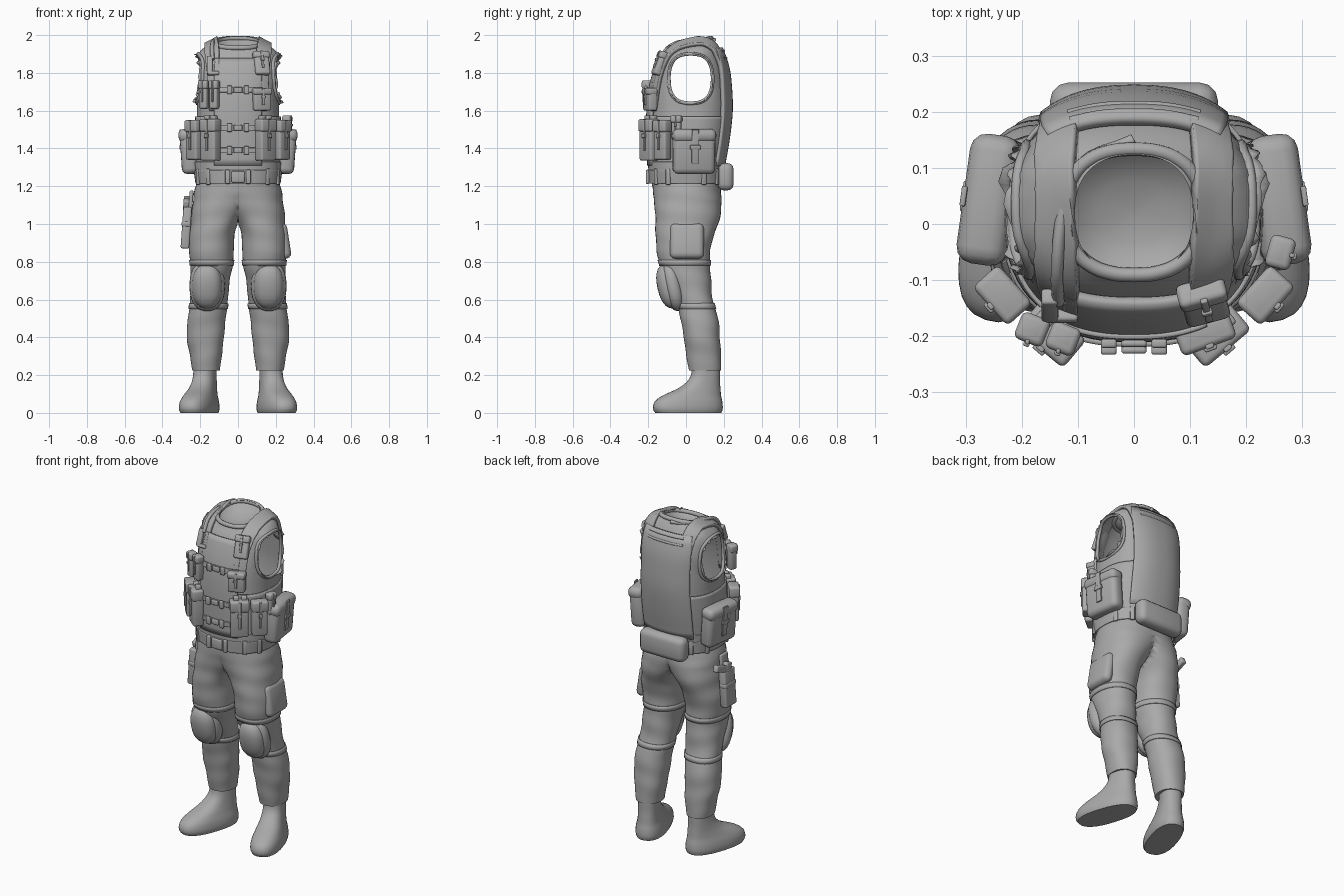
import bpy, bmesh, random
from math import sin, cos, pi, radians, copysign, atan2
from mathutils import Vector, Matrix

if "Cube" in bpy.data.objects:
    bpy.data.objects.remove(bpy.data.objects["Cube"])
random.seed(4)
GREY = bpy.data.materials.new("grey_cloth")
GREY.use_nodes = True
GREY.diffuse_color = (0.4, 0.4, 0.4, 1)
GREY.node_tree.nodes["Principled BSDF"].inputs["Base Color"].default_value = (0.4, 0.4, 0.4, 1)

def activate(ob):
    bpy.context.collection.objects.link(ob)
    ob.data.materials.append(GREY)
    bpy.ops.object.select_all(action='DESELECT')
    ob.select_set(True)
    bpy.context.view_layer.objects.active = ob

def finish(name, bm, mirror=False, thick=0, angle=42):
    ob = bpy.data.objects.new(name, bpy.data.meshes.new(name))
    bm.to_mesh(ob.data)
    bm.free()
    activate(ob)
    bpy.ops.object.shade_smooth_by_angle(angle=radians(angle))
    if thick:
        m = ob.modifiers.new("thickness", 'SOLIDIFY')
        m.thickness, m.offset = thick, 1
    if mirror:
        ob.modifiers.new("mirror", 'MIRROR')
    return ob

def sheet(rows, closed=True, caps=()):
    """Skin rows of points with quads; caps lists rows to fill."""
    bm = bmesh.new()
    vs = [[bm.verts.new(p) for p in r] for r in rows]
    for a, b in zip(vs, vs[1:]):
        for i in range(0 if closed else 1, len(a)):
            bm.faces.new((a[i - 1], a[i], b[i], b[i - 1]))
    for c in caps:
        bm.faces.new(vs[c] if c else vs[c][::-1])
    return bm

def sample(table, z):
    """Smoothly interpolate table rows keyed by their first value."""
    i = max([k for k in range(len(table) - 1) if table[k][0] <= z], default=0)
    p, q = table[i], table[i + 1]
    o, r = table[max(i - 1, 0)], table[min(i + 2, len(table) - 1)]
    h = q[0] - p[0]
    t = min(max((z - p[0]) / h, 0), 1)
    out = []
    for k in range(1, len(p)):
        m0 = (q[k] - o[k]) / (q[0] - o[0]) * h
        m1 = (r[k] - p[k]) / (r[0] - p[0]) * h
        d = q[k] - p[k]
        out.append(p[k] + t * (m0 + t * (3 * d - 2 * m0 - m1 + t * (m0 + m1 - 2 * d))))
    return out

def oval(a, rx, ry, n=2.4):
    s, c = sin(a), cos(a)
    return rx * copysign(abs(s) ** (2 / n), s), -ry * copysign(abs(c) ** (2 / n), c)

def span(a, b, n):
    return [a + (b - a) * i / n for i in range(n + 1)]

def around(n):
    return span(0, 2 * pi, n)[:-1]

# Torso: height, centre y, half width, half depth
TORSO = [(1.2, 0, .205, .18), (1.3, 0, .218, .185), (1.45, .01, .222, .2), (1.6, .018, .217, .208),
         (1.72, .022, .216, .2), (1.82, .03, .22, .18), (1.9, .03, .21, .15),
         (1.93, .028, .18, .13), (1.955, .022, .128, .114), (1.968, .018, .105, .105)]

def torso(a, z, off=0):
    cy, rx, ry = sample(TORSO, z)
    x, y = oval(a, rx + off, ry + off)
    k = min(max((z - 1.8) / .168, 0), 1)
    return Vector((x, y + cy, z + .26 * k * k * (y + cy - .02)))

HY, HZ, HR, HH = .025, 1.77, .115, .13      # armhole centre and radii

def in_armhole(f):
    c = f.calc_center_median()
    return abs(c.x) > .1 and abs((c.y - HY) / HR) ** 2.6 + abs((c.z - HZ) / HH) ** 2.6 < 1

bm = sheet([[torso(a, z) for a in around(80)] for z in span(1.2, 1.968, 44)])
bmesh.ops.delete(bm, context='FACES', geom=[f for f in bm.faces if in_armhole(f)])
holes = {1: [], -1: []}
for v in bm.verts:
    if v.is_boundary and 1.55 < v.co.z < 1.94 and abs(v.co.x) > .11:
        t = atan2((v.co.z - HZ) / HH, (v.co.y - HY) / HR)
        y, z = oval(t + pi / 2, HR, HH, 2.6)
        v.co.y, v.co.z = HY + y, HZ + z
        holes[1 if v.co.x > 0 else -1].append((t, v.co.copy()))
body = finish("shirt_torso", bm)

def tube(name, pts, r, cyclic=False):
    cu = bpy.data.curves.new(name, 'CURVE')
    cu.dimensions, cu.bevel_depth, cu.bevel_resolution, cu.resolution_u = '3D', r, 2, 4
    sp = cu.splines.new('BEZIER')
    sp.bezier_points.add(len(pts) - 1)
    for b, p in zip(sp.bezier_points, pts):
        b.co, b.handle_left_type, b.handle_right_type = p, 'AUTO', 'AUTO'
    sp.use_cyclic_u, cu.use_fill_caps = cyclic, True
    activate(bpy.data.objects.new(name, cu))
    bpy.ops.object.convert(target='MESH')

# Armhole rims with torn sleeve edges, collar and hollow neck
for s, side in ((1, "left"), (-1, "right")):
    ring = [p[1] for p in sorted(holes[s], key=lambda p: p[0])]
    for i in list(range(len(ring))) * 4:
        ring[i].x = (ring[i - 1].x + ring[i].x + ring[(i + 1) % len(ring)].x) / 3
    tube("armhole_rim_" + side, ring[::3], .01, True)
    jag = [random.uniform(.004, .032) for _ in ring]
    torn = [p + Vector((s * (jag[i - 1] + jag[i]) / 2, 0, 0)) for i, p in enumerate(ring)]
    finish("torn_sleeve_" + side, sheet([ring, torn]), thick=.003)
tube("collar", [torso(a, 1.958) for a in around(20)], .013, True)
lip = [torso(a, 1.958) for a in around(32)]
bowl = [[(p.x * s, .02 + (p.y - .02) * s, 1.958 + (p.z - 1.958) * s - d) for p in lip]
        for s, d in ((.1, .042), (.5, .036), (.8, .022), (1, 0))]
finish("neck_hollow", sheet(bowl, caps=(0,)))

def wrap(name, a0, a1, z0, z1, off, thick, cols=24):
    """Padded panel lying over part of the torso."""
    rows = [[torso(a, z, off) for a in span(a0, a1, cols)] for z in span(z0, z1, 16)]
    finish(name, sheet(rows, False), thick=thick)

wrap("front_panel", -.5, .5, 1.31, 1.88, .002, .018)
wrap("back_panel", pi - .72, pi + .72, 1.31, 1.91, .002, .02)
wrap("waist_wrap", -pi, pi, 1.3, 1.57, .001, .008, 64)
wrap("vest_hem", -pi, pi, 1.28, 1.33, .001, .014, 64)
wrap("belt", -pi, pi, 1.215, 1.285, .008, .01, 64)

# Shoulder straps laid over the body
for x, side in ((.14, "left"), (-.14, "right")):
    path = [(1.6, -.2), (1.75, -.18), (1.88, -.13), (1.95, -.05), (1.98, .04), (1.96, .13), (1.88, .2), (1.78, .22)]
    ob = finish("shoulder_strap_" + side, sheet([[(x + d, y, z) for d in span(-.042, .042, 4)] for z, y in path], False))
    m = ob.modifiers.new("smooth", 'SUBSURF')
    m.levels = m.render_levels = 2
    m = ob.modifiers.new("lay", 'SHRINKWRAP')
    m.target, m.offset, m.wrap_mode = body, .01, 'ABOVE_SURFACE'
    m = ob.modifiers.new("thickness", 'SOLIDIFY')
    m.thickness, m.offset = .02, 0

def boxes(name, parts, loc, turn=0, tilt=0, lean=0, bevel=.01):
    """Rounded boxes given as (centre, size); turn about z, tilt about x, lean about y."""
    bm = bmesh.new()
    for c, s in parts:
        bmesh.ops.create_cube(bm, size=1, matrix=Matrix.Translation(c) @ Matrix.Diagonal((*s, 1)))
    bmesh.ops.bevel(bm, geom=bm.edges[:], offset=bevel, segments=3, profile=.5, affect='EDGES')
    for angle, axis in ((tilt, 'X'), (lean, 'Y'), (turn, 'Z')):
        bm.transform(Matrix.Rotation(radians(angle), 4, axis))
    bm.transform(Matrix.Translation(loc))
    finish(name, bm)

def pouch(name, loc, w, d, h, turn=0, tilt=0, bevel=.011):
    """Pouch with flap, closing strap and buckle; turn 0 faces the front."""
    boxes(name, [((0, 0, 0), (w, d, h)), ((0, -.003, h * .35), (w + .008, d + .006, h * .3))], loc, turn, tilt, 0, bevel)
    boxes(name + "_strap", [((0, -d / 2 - .004, h * .12), (w * .16, .01, h * .75)),
                            ((0, -d / 2 - .007, h * .1), (w * .24, .012, h * .1))], loc, turn, tilt, 0, .003)

# Chest and waist pouches
for s, side in ((1, "left"), (-1, "right")):
    pouch("magazine_pouch_" + side, (s * .145, -.195, 1.445), .1, .06, .22, s * 40)
    pouch("outer_magazine_pouch_" + side, (s * .232, -.125, 1.445), .085, .055, .21, s * 48)
    pouch("hip_pouch_" + side, (s * .25, .042, 1.385), .225, .085, .24, s * 98, 4, .03)
    boxes("spare_magazines_" + side, [((k * .022, 0, 0), (.032, .03, .09)) for k in (-1, 1)],
          (s * .145, -.187, 1.53), s * 40, 0, 0, .006)
for x in (-.18, -.125):
    pouch("chest_magazine_pouch", (x, -.185 - (x + .18) * .3, 1.685), .046, .045, .15, -22)
pouch("chest_pouch", (.125, -.19, 1.66), .095, .05, .12, 20)
pouch("strap_pouch", (.125, -.138, 1.85), .08, .04, .13, 15, -22)
boxes("strap_light", [((0, 0, 0), (.03, .03, .1)), ((.02, 0, -.045), (.06, .03, .02))], (-.15, -.145, 1.84), 0, -20, 0, .006)
pouch("side_radio", (.258, -.05, 1.51), .05, .04, .13, 75)
boxes("back_bag", [((0, 0, 0), (.3, .085, .145))], (0, .21, 1.25), 0, 0, 0, .034)

# Chest straps, buckles, belt loops, hose and drag handle
for z, y in ((1.39, -.222), (1.51, -.225), (1.71, -.213)):
    wrap("chest_strap", -.5, .5, z - .014, z + .014, .018, .01)
    boxes("chest_buckle", [((k * .045, 0, 0), (.028, .016, .045)) for k in (-1, 1)] +
          [((0, 0, 0), (.045, .012, .03))], (0, y, z), 0, 0, 0, .005)
boxes("belt_buckle", [((k * .055, 0, 0), (.07 - .045 * abs(k), .018, .06 + .015 * abs(k))) for k in (-1, 0, 1)],
      (0, -.203, 1.25), 0, 0, 0, .006)
for a in (.7, 1.15, 2.0, 2.5, -.7, -1.15, -2.0, -2.5):
    boxes("belt_loop", [((0, 0, 0), (.025, .015, .085))], torso(a, 1.25, .016), a * 180 / pi, 0, 0, .005)
tube("hose", [(-.135, -.14, 1.87), (-.137, -.08, 1.945), (-.125, .03, 1.97), (-.1, .1, 1.972), (0, .15, 1.975)], .011)
for z in (1.87, 1.9):
    tube("drag_handle", [torso(pi + a, z, .018) for a in (-.45, -.2, 0, .2, .45)], .008)

# Trouser leg: height, centre x, centre y, half width, half depth
LEG = [(.225, .17, .1, .073, .085), (.3, .17, .095, .084, .092), (.4, .172, .083, .098, .095),
       (.5, .166, .07, .1, .1), (.6, .153, .045, .1, .097), (.7, .147, .015, .104, .118),
       (.8, .14, -.01, .114, .135), (.9, .142, -.01, .121, .147), (1.0, .125, .003, .125, .166),
       (1.08, .085, .01, .16, .176), (1.17, .03, .005, .203, .18), (1.25, 0, 0, .207, .178)]

def leg(a, z, off=0):
    cx, cy, rx, ry = sample(LEG, z)
    fold = 1 + .022 * sin(38 * z + 2 * a) * sin(17 * z - a) if z < 1.15 else 1
    x, y = oval(a, (rx + off) * fold, (ry + off) * fold, 2.2)
    return Vector((max(0, x + cx), y + cy, z))

rows = [[leg(a, z) for a in around(40)] for z in span(.225, 1.25, 56)]
bm = sheet([[leg(a, .227, -.02) for a in around(40)]] + rows)
bmesh.ops.delete(bm, context='FACES', geom=[f for f in bm.faces if all(v.co.x < 1e-5 for v in f.verts)])
finish("trousers", bm, mirror=True, angle=60)
for z in (.55, .78):
    rows = [[leg(a, z + h, .001) for a in around(40)] for h in (0, .015, .03)]
    finish("knee_strap", sheet(rows), mirror=True, thick=.004)

# Knee pads: a flat rim behind a domed shell
for name, size, y in (("knee_pad", (.08, .066, .12), -.086), ("knee_pad_rim", (.094, .05, .135), -.068)):
    bm = bmesh.new()
    bmesh.ops.create_uvsphere(bm, u_segments=24, v_segments=14, radius=1)
    for v in bm.verts:
        v.co = [copysign(abs(c) ** .85, c) * s for c, s in zip(v.co, size)]
    bm.transform(Matrix.Translation((.163, y, .672)) @ Matrix.Rotation(.22, 4, 'X'))
    finish(name, bm, mirror=True)

# Boots: height, toe y, heel y, half width
BOOT = [(0, -.172, .188, .082), (.02, -.185, .195, .088), (.06, -.175, .193, .084), (.09, -.135, .187, .075),
        (.13, -.045, .183, .065), (.17, .008, .18, .06), (.21, .028, .18, .058), (.27, .03, .18, .057)]
turn = Matrix.Translation((.176, .1, 0)) @ Matrix.Rotation(radians(18), 4, 'Z') @ Matrix.Translation((0, -.1, 0))
rows = []
for z in span(0, .27, 22):
    toe, heel, w = sample(BOOT, z)
    ring = [oval(a, w, (heel - toe) / 2) for a in around(32)]
    rows.append([turn @ Vector((x, y + (heel + toe) / 2, z)) for x, y in ring])
finish("boots", sheet(rows, caps=(0, -1)), mirror=True)

# Thigh gear: cargo pocket on the left, holster with pistol on the right
boxes("cargo_pocket", [((0, 0, 0), (.06, .18, .19))], (.241, .005, .91), 0, 0, -9, .029)
boxes("holster", [((0, 0, -.03), (.045, .1, .22)), ((.015, 0, .1), (.02, .07, .14)),
                  ((-.002, 0, -.01), (.048, .106, .03))], (-.272, -.01, 1.01), 0, 0, 4, .009)
boxes("pistol_grip", [((0, 0, 0), (.032, .13, .04)), ((0, -.05, .01), (.034, .05, .06))], (-.272, .045, 1.11), 0, 20, 4, .008)
